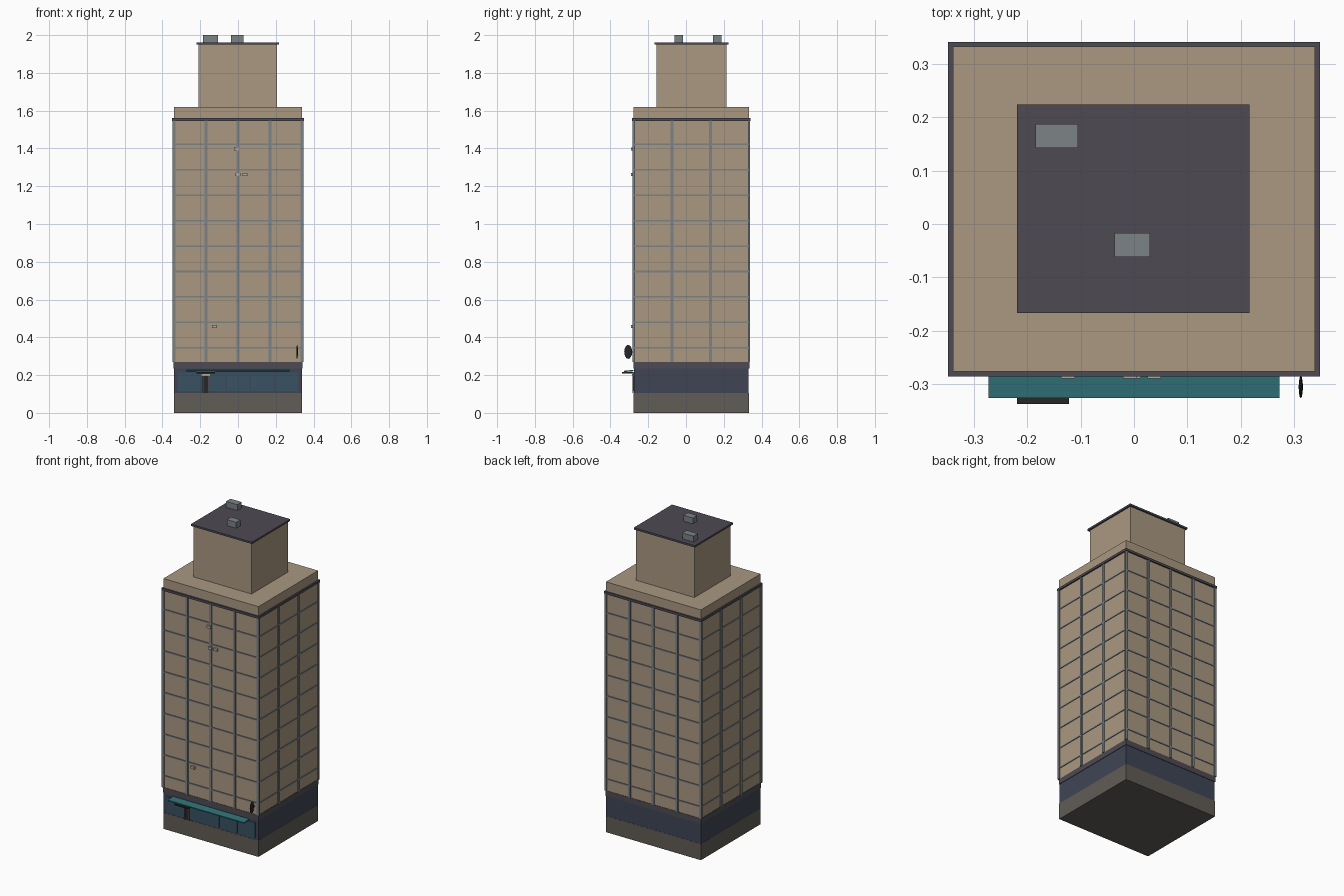
import bpy, math

if "Cube" in bpy.data.objects:
    bpy.data.objects.remove(bpy.data.objects["Cube"])

CY = 0.028          # building centre in y
HX, HY = 0.34, 0.305  # half width and half depth of the shaft
FRONT = CY - HY


def mat(name, r, g, b):
    m = bpy.data.materials.new(name)
    m.diffuse_color = (r, g, b, 1)
    m.use_nodes = True
    m.node_tree.nodes["Principled BSDF"].inputs["Base Color"].default_value = m.diffuse_color
    return m


TAN = mat("tan_wall", 0.40, 0.315, 0.22)
STONE = mat("stone", 0.12, 0.11, 0.095)
NAVY = mat("navy", 0.05, 0.06, 0.09)
GLASS = mat("glass", 0.04, 0.085, 0.12)
DARK = mat("dark_trim", 0.075, 0.07, 0.085)
STEEL = mat("steel", 0.20, 0.225, 0.24)
PALE = mat("pale_unit", 0.45, 0.40, 0.32)
TEAL = mat("teal", 0.03, 0.17, 0.19)
BLACK = mat("black", 0.02, 0.02, 0.022)


def prism(name, pts, x0, x1, m):
    """Extrude a (y, z) profile along x."""
    n = len(pts)
    v = [(x0, y, z) for y, z in pts] + [(x1, y, z) for y, z in pts]
    f = [tuple(range(n))[::-1], tuple(range(n, 2 * n))]
    f += [(i, (i + 1) % n, (i + 1) % n + n, i + n) for i in range(n)]
    me = bpy.data.meshes.new(name)
    me.from_pydata(v, [], f)
    me.materials.append(m)
    ob = bpy.data.objects.new(name, me)
    bpy.context.collection.objects.link(ob)
    return ob


def box(name, x0, x1, y0, y1, z0, z1, m):
    return prism(name, [(y0, z0), (y0, z1), (y1, z1), (y1, z0)][::-1], x0, x1, m)


def slab(name, grow, z0, z1, m):
    """Full-footprint layer, grown outward by a margin."""
    return box(name, -HX - grow, HX + grow, FRONT - grow, CY + HY + grow, z0, z1, m)


# Stacked masses
slab("stone_base", 0, 0, 0.105, STONE)
slab("shop_storey", -0.001, 0.105, 0.235, NAVY)
slab("shop_fascia", 0.002, 0.235, 0.27, DARK)
slab("main_shaft", 0, 0.27, 1.545, TAN)
slab("cornice", 0.009, 1.545, 1.56, DARK)
slab("roof_block", 0, 1.56, 1.62, TAN)
box("penthouse", -0.21, 0.207, -0.157, 0.214, 1.62, 1.95, TAN)
box("penthouse_roof", -0.22, 0.217, -0.167, 0.224, 1.95, 1.962, DARK)
box("roof_unit_back", -0.185, -0.105, 0.143, 0.188, 1.962, 2.0, STEEL)
box("roof_unit_front", -0.037, 0.03, -0.062, -0.017, 1.962, 2.0, STEEL)

# Vertical piers: four bays front and back, three bays on the sides
W, OUT = 0.008, 0.006
for s in (-1, 1):
    yw = CY + s * HY
    for i in range(5):
        x = -HX + i * HX / 2
        box("pier_front_back", x - W, x + W, yw - OUT, yw + OUT, 0.27, 1.545, STEEL)
    for i in range(1, 3):
        y = FRONT + i * 2 * HY / 3
        box("pier_side", s * HX - OUT, s * HX + OUT, y - W, y + W, 0.27, 1.545, STEEL)

# Floor ledges
for i in range(9):
    z = 0.345 + i * 0.1345
    slab("floor_ledge", 0.004, z - 0.004, z + 0.004, STEEL)

# Shop windows
for i in range(5):
    x = -0.32 + i * 0.128
    box("shop_window", x + 0.003, x + 0.125, FRONT - 0.002, FRONT + 0.004, 0.115, 0.215, GLASS)

# Door with frame, lintel and step
box("door", -0.183, -0.159, FRONT - 0.004, FRONT, 0.105, 0.195, BLACK)
for x in (-0.187, -0.155):
    box("door_post", x - 0.004, x + 0.004, FRONT - 0.007, FRONT, 0.105, 0.195, DARK)
box("door_lintel", -0.195, -0.148, FRONT - 0.008, FRONT, 0.195, 0.206, PALE)

# Awning and door canopy
prism("awning", [(FRONT, 0.228), (FRONT, 0.221), (-0.327, 0.216), (-0.327, 0.223)],
      -0.273, 0.273, TEAL)
box("door_canopy", -0.22, -0.122, -0.338, FRONT, 0.209, 0.217, BLACK)

# Window air units
for x, z in ((-0.008, 1.398), (0, 1.263), (0.038, 1.263), (-0.124, 0.457)):
    box("window_air_unit", x - 0.013, x + 0.013, FRONT - 0.013, FRONT, z - 0.008, z + 0.008, PALE)

# Oval hanging sign on its bracket
bpy.ops.mesh.primitive_uv_sphere_add(segments=12, ring_count=8, radius=1,
                                     location=(0.313, -0.306, 0.323))
sign = bpy.context.object
sign.name = "hanging_sign"
sign.scale = (0.004, 0.021, 0.037)
sign.data.materials.append(BLACK)
box("sign_bracket", 0.3115, 0.3145, -0.306, FRONT, 0.321, 0.325, BLACK)
